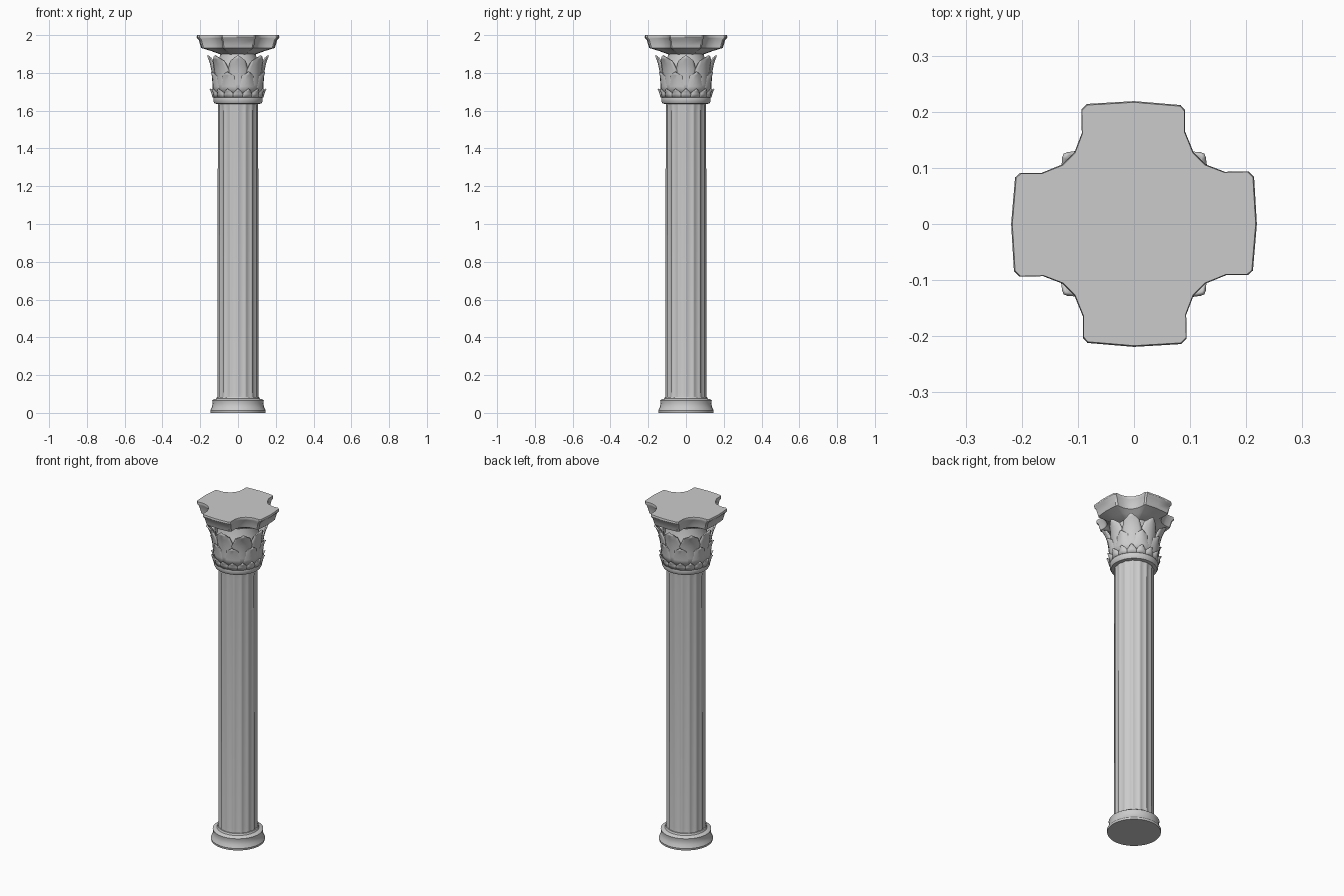
import bpy, bmesh
from math import sin, cos, pi, tau, atan2, hypot, radians

if "Cube" in bpy.data.objects:
    bpy.data.objects.remove(bpy.data.objects["Cube"])


def finish(name, bm, angle=35):
    bmesh.ops.recalc_face_normals(bm, faces=bm.faces)
    me = bpy.data.meshes.new(name)
    bm.to_mesh(me)
    bm.free()
    ob = bpy.data.objects.new(name, me)
    bpy.context.collection.objects.link(ob)
    bpy.ops.object.select_all(action='DESELECT')
    ob.select_set(True)
    bpy.context.view_layer.objects.active = ob
    bpy.ops.object.shade_smooth_by_angle(angle=radians(angle))
    return ob


def loft(name, sections, angle=35):
    """Skin a stack of closed rings and cap both ends."""
    bm = bmesh.new()
    rings = [[bm.verts.new(p) for p in s] for s in sections]
    n = len(rings[0])
    for a, b in zip(rings, rings[1:]):
        for i in range(n):
            j = (i + 1) % n
            bm.faces.new((a[i], a[j], b[j], b[i]))
    bm.faces.new(rings[0][::-1])
    bm.faces.new(rings[-1])
    return finish(name, bm, angle)


def ring(r, z, n=40):
    return [(r * cos(tau * i / n), r * sin(tau * i / n), z) for i in range(n)]


def flute_ring(r, depth, z, flutes=16, step=6):
    pts = []
    for i in range(flutes * step):
        a = tau * i / (flutes * step)
        rr = r - depth * abs(sin(flutes * a / 2)) ** 0.8
        pts.append((rr * cos(a), rr * sin(a), z))
    return pts


# Base: flared round plinth
loft("base", [ring(r, z) for r, z in [
    (0.145, 0), (0.147, 0.012), (0.138, 0.03), (0.134, 0.05), (0.137, 0.066),
    (0.128, 0.072), (0.115, 0.075), (0.111, 0.085)]])

# Shaft: shallow flutes
loft("fluted_shaft", [flute_ring(r, d, z) for r, d, z in [
    (0.108, 0.002, 0.07), (0.108, 0.008, 0.11),
    (0.107, 0.007, 1.60), (0.107, 0.002, 1.645)]], 50)

# Capital core: collar, bell and neck
loft("capital_bell", [ring(r, z) for r, z in [
    (0.105, 1.635), (0.124, 1.638), (0.131, 1.650), (0.131, 1.668),
    (0.125, 1.685), (0.125, 1.72), (0.121, 1.80), (0.112, 1.85),
    (0.095, 1.89), (0.095, 1.93)]])


def leaf_row(name, count, profile, width, lobes, start=0.0, diag=0.0):
    """Ring of curled leaves; profile = (radius, z), width = half-width in metres."""
    bm = bmesh.new()
    cols = 6
    for k in range(count):
        mid = start + tau * k / count
        reach = diag if k % 2 else 0.0
        grid = []
        for i, (r, z) in enumerate(profile):
            t = i / (len(profile) - 1)
            w = width[i] * (1 + (lobes if i % 2 else -lobes))
            row = []
            for c in range(cols + 1):
                u = 2 * c / cols - 1
                rr = r + reach * t * t - 0.012 * t * u * u + 0.004 * (1 - abs(u))
                a = mid + u * w / r
                row.append(bm.verts.new((rr * cos(a), rr * sin(a),
                                         z - 0.014 * t * u * u)))
            grid.append(row)
        for a, b in zip(grid, grid[1:]):
            for c in range(cols):
                bm.faces.new((a[c], a[c + 1], b[c + 1], b[c]))
    ob = finish(name, bm, 50)
    m = ob.modifiers.new("thickness", 'SOLIDIFY')
    m.thickness = 0.008
    m.offset = 0
    return ob


# Lower row of small scalloped leaves
leaf_row("lower_leaves", 16,
         [(0.127, 1.67), (0.132, 1.69), (0.137, 1.705), (0.143, 1.715)],
         [0.028, 0.027, 0.022, 0.012], 0.05)

# Middle row, half a step round, filling the gaps
leaf_row("middle_leaves", 8,
         [(0.126, 1.69), (0.130, 1.73), (0.134, 1.765), (0.140, 1.79),
          (0.148, 1.805)],
         [0.052, 0.053, 0.046, 0.036, 0.014], 0.08, pi / 8)

# Tall row of curling leaves, longest on the diagonals
leaf_row("upper_leaves", 8,
         [(0.124, 1.69), (0.127, 1.74), (0.130, 1.78), (0.134, 1.82),
          (0.141, 1.85), (0.149, 1.875), (0.156, 1.892)],
         [0.050, 0.050, 0.052, 0.054, 0.052, 0.040, 0.016], 0.07, 0.0, 0.014)

# Abacus: four-armed slab with scooped corners, tapering below to the neck
quarter = [(0.219, 0.0), (0.214, 0.084), (0.204, 0.094), (0.162, 0.093),
           (0.128, 0.106), (0.106, 0.128), (0.091, 0.165), (0.091, 0.203),
           (0.083, 0.212)]
outline = []
for q in range(4):
    c, s = round(cos(q * pi / 2)), round(sin(q * pi / 2))
    outline += [(x * c - y * s, x * s + y * c) for x, y in quarter]


def cross(scale, z, blend=0.0, r=0.09):
    pts = []
    for x, y in outline:
        k = r / hypot(x, y)
        f = scale * (1 - blend) + k * blend
        pts.append((x * f, y * f, z))
    return pts


loft("abacus", [cross(0.4, 1.895, 1.0, 0.085), cross(0.86, 1.915, 0.55, 0.10),
                cross(0.89, 1.932), cross(0.91, 1.945), cross(0.95, 1.975),
                cross(0.99, 1.984), cross(1.0, 1.99), cross(0.99, 2.0)], 30)
